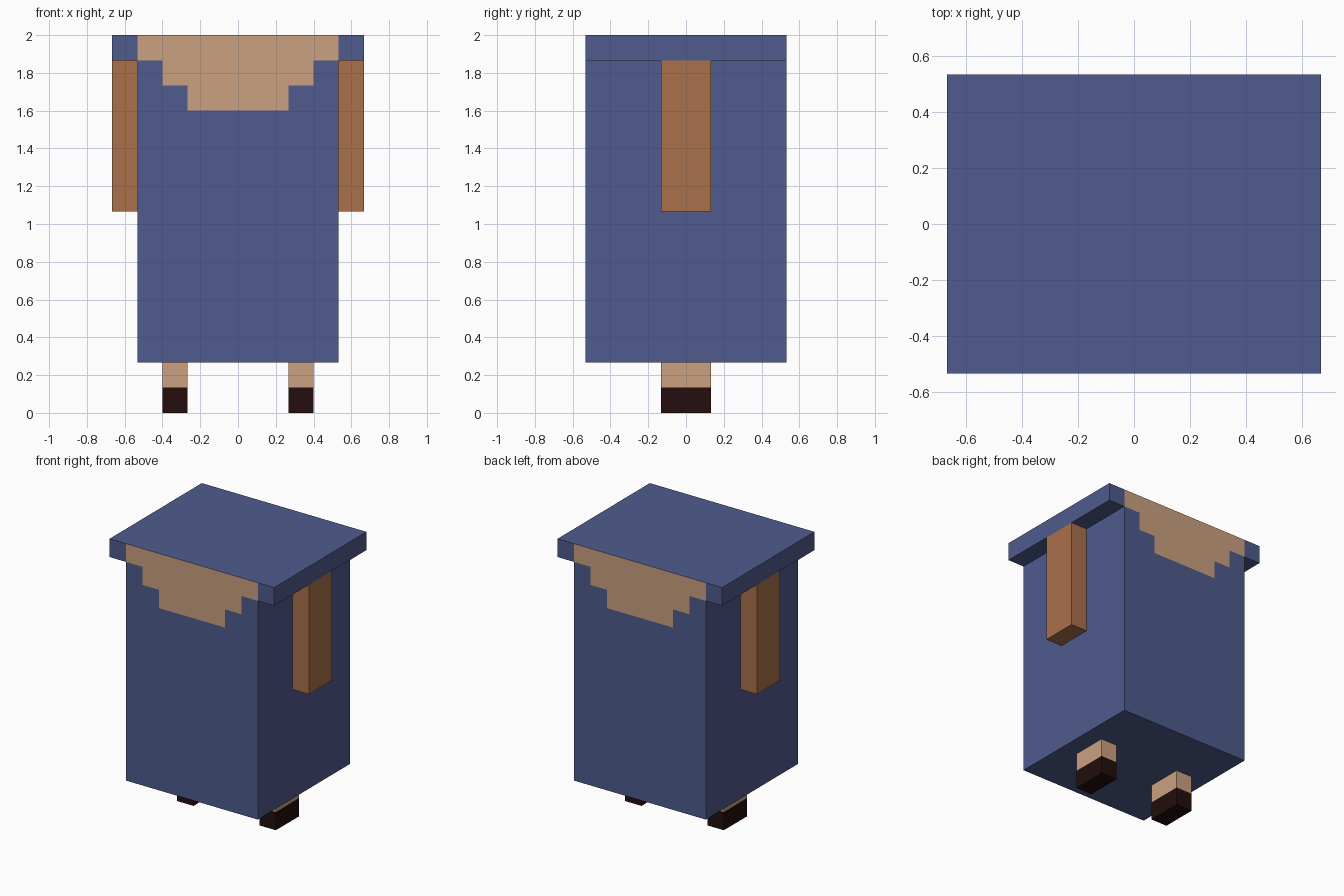
import bpy, bmesh

if "Cube" in bpy.data.objects:
    bpy.data.objects.remove(bpy.data.objects["Cube"])

U = 2 / 15  # one block unit


def material(name, srgb):
    lin = [((c / 255 + 0.055) / 1.055) ** 2.4 if c > 10 else c / 3294 for c in srgb]
    m = bpy.data.materials.new(name)
    m.diffuse_color = (*lin, 1)
    m.use_nodes = True
    m.node_tree.nodes["Principled BSDF"].inputs["Base Color"].default_value = m.diffuse_color
    return m


blue = material("blue cloth", (79, 91, 141))
tan = material("light skin", (202, 161, 128))
brown = material("brown arm", (170, 112, 74))
dark = material("dark shoe", (35, 14, 13))


def box(name, lo, hi, mats, x_cuts=(), z_cuts=(), rule=None):
    """Box in block units, sliced at the given planes; rule picks a face's material."""
    bm = bmesh.new()
    bmesh.ops.create_cube(bm, size=1)
    for v in bm.verts:
        v.co = [(lo[i] + (v.co[i] + 0.5) * (hi[i] - lo[i])) * U for i in range(3)]
    planes = [((x * U, 0, 0), (1, 0, 0)) for x in x_cuts]
    planes += [((0, 0, z * U), (0, 0, 1)) for z in z_cuts]
    for co, no in planes:
        bmesh.ops.bisect_plane(bm, geom=bm.verts[:] + bm.edges[:] + bm.faces[:],
                               plane_co=co, plane_no=no)
    bm.normal_update()
    if rule:
        for f in bm.faces:
            f.material_index = int(rule(f.calc_center_median() / U, f.normal))
    me = bpy.data.meshes.new(name)
    bm.to_mesh(me)
    bm.free()
    for m in mats:
        me.materials.append(m)
    ob = bpy.data.objects.new(name, me)
    bpy.context.collection.objects.link(ob)
    return ob


def stepped_panel(c, n):
    """Stepped skin patch on front and back, narrowing one block per row."""
    half = 4 if c.z > 14 else 3 if c.z > 13 else 2 if c.z > 12 else 0
    return abs(n.y) > 0.5 and abs(c.x) < half


# Body and the wide top slab, flush at front and back
box("body", (-4, -4, 2), (4, 4, 14), (blue, tan),
    x_cuts=(-3, -2, 2, 3), z_cuts=(12, 13), rule=stepped_panel)
box("top_slab", (-5, -4, 14), (5, 4, 15), (blue, tan),
    x_cuts=(-4, 4), rule=stepped_panel)

# Arms under the slab overhang, and legs with dark shoes
for side, s in (("left", -1), ("right", 1)):
    ax, lx = sorted((4 * s, 5 * s)), sorted((2 * s, 3 * s))
    box(side + "_arm", (ax[0], -1, 8), (ax[1], 1, 14), (brown,))
    box(side + "_leg", (lx[0], -1, 0), (lx[1], 1, 2), (tan, dark),
        z_cuts=(1,), rule=lambda c, n: c.z < 1)
